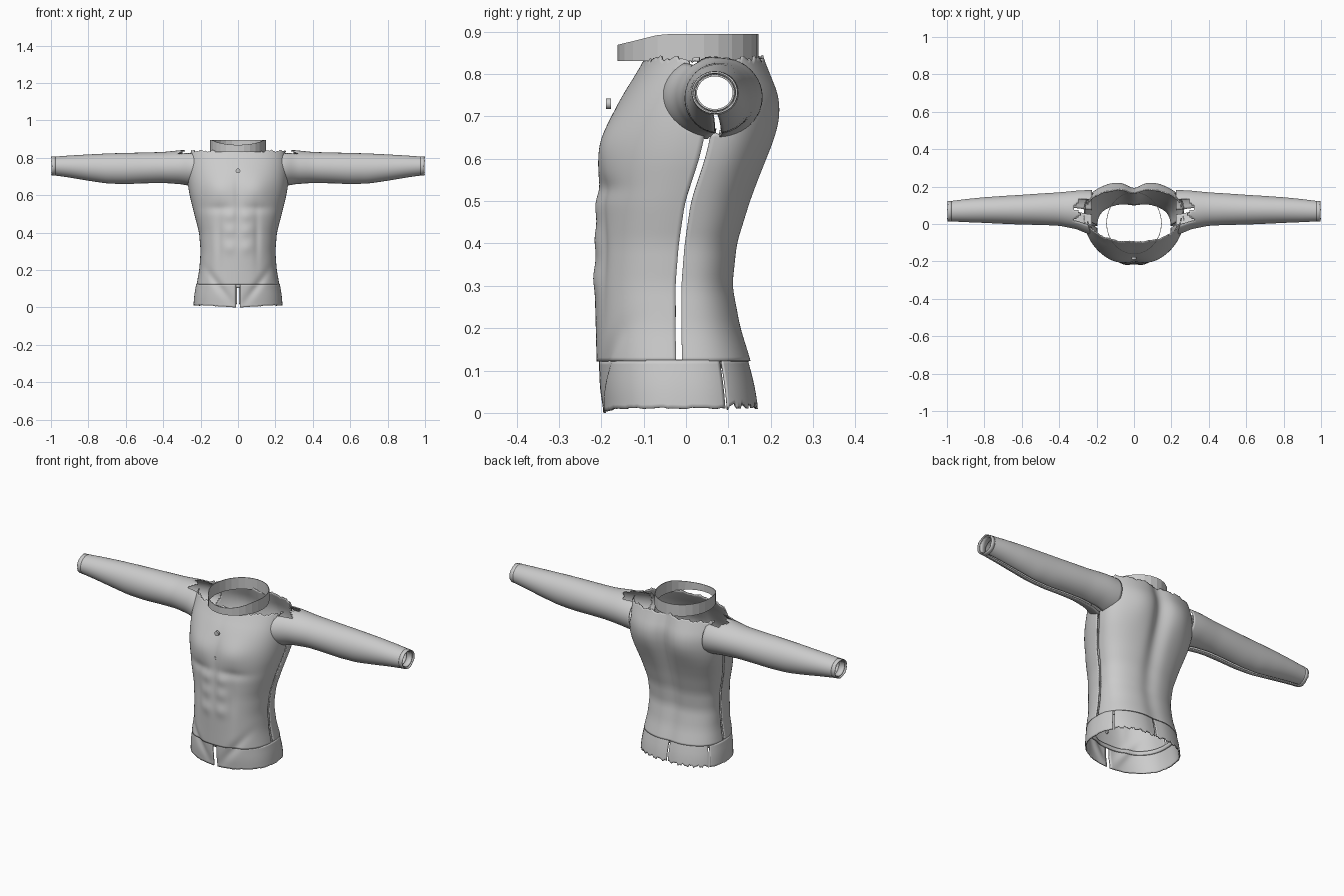
import bpy, math

if "Cube" in bpy.data.objects:
    bpy.data.objects.remove(bpy.data.objects["Cube"])

GREY = bpy.data.materials.new("grey")
GREY.diffuse_color = (0.6, 0.6, 0.6, 1)
GREY.use_nodes = True
GREY.node_tree.nodes["Principled BSDF"].inputs["Base Color"].default_value = GREY.diffuse_color


def interp(table, k, col):
    """Linear lookup in a table of rows (key, a, b, ...)."""
    if k <= table[0][0]:
        return table[0][col]
    for r, s in zip(table, table[1:]):
        if k <= s[0]:
            return r[col] + (s[col] - r[col]) * (k - r[0]) / (s[0] - r[0])
    return table[-1][col]


def smooth(table, k, col, w=0.02):
    return sum(interp(table, k + d * w, col) for d in (-1, -0.5, 0, 0.5, 1)) / 5


def bump(a, b, ra, rb):
    return math.exp(-(a / ra) ** 2 - (b / rb) ** 2)


def sheet(name, fn, nu, nv, closed=False, keep=None, mirror=False, thick=0.006, angle=40):
    """Surface fn(u, v) on a grid, given a little cloth thickness."""
    cols = nu if closed else nu + 1
    verts = [fn(i / nu, j / nv) for j in range(nv + 1) for i in range(cols)]
    faces = []
    for j in range(nv):
        for i in range(nu):
            i2 = (i + 1) % cols
            f = (j * cols + i, j * cols + i2, (j + 1) * cols + i2, (j + 1) * cols + i)
            c = [sum(verts[q][k] for q in f) / 4 for k in range(3)]
            if keep is None or keep(*c):
                faces.append(f)
    used = sorted({q for f in faces for q in f})
    remap = {q: n for n, q in enumerate(used)}
    me = bpy.data.meshes.new(name)
    me.from_pydata([verts[q] for q in used], [], [[remap[q] for q in f] for f in faces])
    ob = bpy.data.objects.new(name, me)
    bpy.context.collection.objects.link(ob)
    finish(ob, angle)
    if mirror:
        ob.modifiers.new("mirror", 'MIRROR').use_mirror_merge = False
    if thick:
        m = ob.modifiers.new("cloth", 'SOLIDIFY')
        m.thickness = thick
        m.offset = 0
    return ob


def finish(ob, angle):
    ob.data.materials.append(GREY)
    bpy.ops.object.select_all(action='DESELECT')
    bpy.context.view_layer.objects.active = ob
    ob.select_set(True)
    if angle:
        bpy.ops.object.shade_smooth_by_angle(angle=math.radians(angle))


# height, half width, front y, back y, side seam y
BODY = [
    (0.00, 0.233, -0.192, 0.172, -0.016), (0.06, 0.229, -0.199, 0.163, -0.016),
    (0.12, 0.219, -0.201, 0.148, -0.016), (0.20, 0.204, -0.203, 0.123, -0.018),
    (0.30, 0.197, -0.206, 0.104, -0.018), (0.40, 0.205, -0.202, 0.115, -0.010),
    (0.50, 0.231, -0.200, 0.146, 0.005), (0.60, 0.256, -0.194, 0.182, 0.038),
    (0.65, 0.264, -0.184, 0.198, 0.050), (0.70, 0.268, -0.165, 0.208, 0.056),
    (0.75, 0.268, -0.140, 0.207, 0.060), (0.80, 0.262, -0.108, 0.190, 0.060),
    (0.85, 0.250, -0.080, 0.172, 0.060)]


def body(a, z):
    """Body point at angle a (0 = side, -90 deg = front, 90 deg = back)."""
    w, front, back, seam = (smooth(BODY, z, c) for c in (1, 2, 3, 4))
    c, s = math.cos(a), math.sin(a)
    x = w * math.copysign(abs(c) ** 0.88, c)
    if s < 0:
        y = seam - (seam - front) * abs(s) ** 0.88
        ax = abs(x)
        # chest, stomach and hip muscles
        y -= 0.013 * bump(ax - 0.10, z - 0.635, 0.075, 0.07)
        y += 0.007 * bump(ax - 0.10, z - 0.53, 0.08, 0.025)
        for h in (0.49, 0.41, 0.32):
            y -= 0.006 * bump(ax - 0.045, z - h, 0.032, 0.032)
        y += 0.006 * bump(ax - 0.10, z - 0.38, 0.018, 0.14)
        y += 0.006 * bump(ax, z - 0.55, 0.018, 0.16)
        y += 0.010 * bump(ax - 0.09 - (z - 0.1) * 0.7, z - 0.11, 0.025, 0.09)
    else:
        y = seam + (back - seam) * abs(s) ** 0.75
        # spine groove between the shoulder blades
        y -= (0.008 + 0.018 * bump(0, z - 0.68, 1, 0.25)) * bump(x, 0, 0.045, 1)
        y += 0.010 * bump(abs(x) - 0.12, z - 0.70, 0.07, 0.10)
    return x, y, z


def ragged(t, amp):
    return amp * (math.sin(17 * t) + 0.7 * math.sin(41 * t + 1) + 0.5 * math.sin(73 * t))


def outside_armhole(x, y, z):
    return abs(x) < 0.19 or ((y - 0.06) / 0.105) ** 2 + ((z - 0.75) / 0.088) ** 2 > 1


# front and back torso panels, separated by open side seams
for name, sgn in (("torso_front", -1), ("torso_back", 1)):
    def panel(u, v, sgn=sgn):
        a = sgn * math.pi * u
        top = 0.836 + ragged(u * 3, 0.004)
        x, y, z = body(a, 0.122 + (top - 0.122) * v)
        # thin lip along the seam
        return x, y + sgn * 0.007, z
    sheet(name, panel, 88, 80, keep=outside_armhole)

# hem band in four pieces
for name, a0, a1, jag in (("hem_front", -88.3, 28.5, 0.0012), ("hem_back", 31, 89.3, 0.005)):
    def hem(u, v, a0=a0, a1=a1, jag=jag):
        a = math.radians(a0 + (a1 - a0) * u)
        low = 0.011 + ragged(u * 2 + 1, jag) + (0.006 if a0 > 0 else 0)
        if a0 < 0:
            low -= 0.010 * bump(u, 0, 0.22, 1)
        x, y, z = body(a, max(low, 0) + (0.124 - max(low, 0)) * v)
        return x * 1.012, y * 1.008, z
    sheet(name, hem, 40, 12, mirror=True)

# inner waistband at the top of the hem
sheet("inner_waistband",
      lambda u, v: [q * k for q, k in zip(body(2 * math.pi * u, 0.105 + 0.02 * v), (0.965, 0.96, 1))],
      64, 2, closed=True)

# x, lower y, upper y, lower z, upper z
ARM = [(0.225, -0.055, 0.178, 0.648, 0.842), (0.26, -0.046, 0.178, 0.652, 0.842),
       (0.30, -0.026, 0.176, 0.661, 0.838), (0.40, -0.006, 0.166, 0.668, 0.828),
       (0.50, -0.002, 0.160, 0.666, 0.825), (0.60, 0.000, 0.153, 0.662, 0.823),
       (0.70, 0.004, 0.147, 0.665, 0.820), (0.80, 0.009, 0.140, 0.680, 0.815),
       (0.90, 0.013, 0.130, 0.697, 0.809), (1.00, 0.018, 0.117, 0.711, 0.802)]


def arm(a, x, k=1.0):
    y0, y1, z0, z1 = (smooth(ARM, x, c) for c in (1, 2, 3, 4))
    return (x, (y0 + y1) / 2 + k * math.cos(a) * (y1 - y0) / 2,
            (z0 + z1) / 2 + k * math.sin(a) * (z1 - z0) / 2)


def sleeve(u, v):
    gap = 0.10
    a = -math.pi / 2 + gap + (2 * math.pi - 2 * gap) * u
    return arm(a, 0.225 + 0.763 * v)


def shoulder_open(x, y, z):
    limit = 0.305 + 0.015 * math.sin(90 * y)
    return not (x < limit and z > 0.822 and -0.01 < y < 0.15)


# sleeves, open along the underside and on the shoulder
sheet("sleeve", sleeve, 48, 64, keep=shoulder_open, mirror=True)

# cuffs: narrow outer rim with notches, and an inner lining
sheet("cuff_rim", lambda u, v: arm(2 * math.pi * u, 0.976 + v * (0.021 + ragged(u * 2, 0.0012)), 1.03),
      40, 2, closed=True, mirror=True, thick=0.004)
sheet("cuff_lining", lambda u, v: arm(2 * math.pi * u, 0.955 + 0.035 * v, 0.87),
      40, 2, closed=True, mirror=True, thick=0.004)


# standing collar, dipping to a shallow point in front
def collar_band(u, v):
    a = 2 * math.pi * u - math.pi / 2
    x, y = 0.147 * math.cos(a), 0.005 + 0.165 * math.sin(a)
    top = 0.895 - 0.026 * max(0, min(1, (-y - 0.055) / 0.105))
    return x, y, 0.831 + (top - 0.831) * v


sheet("collar", collar_band, 28, 1, closed=True, thick=0.003, angle=0)

# buttons down the front
for n, (y, z, r) in enumerate(((-0.183, 0.73, 0.0125), (-0.197, 0.60, 0.007), (-0.200, 0.20, 0.007))):
    bpy.ops.mesh.primitive_cylinder_add(vertices=20, radius=r, depth=0.012,
                                        location=(0, y, z), rotation=(math.pi / 2, 0, 0))
    button = bpy.context.object
    button.name = "button_%d" % (n + 1)
    finish(button, 40)
